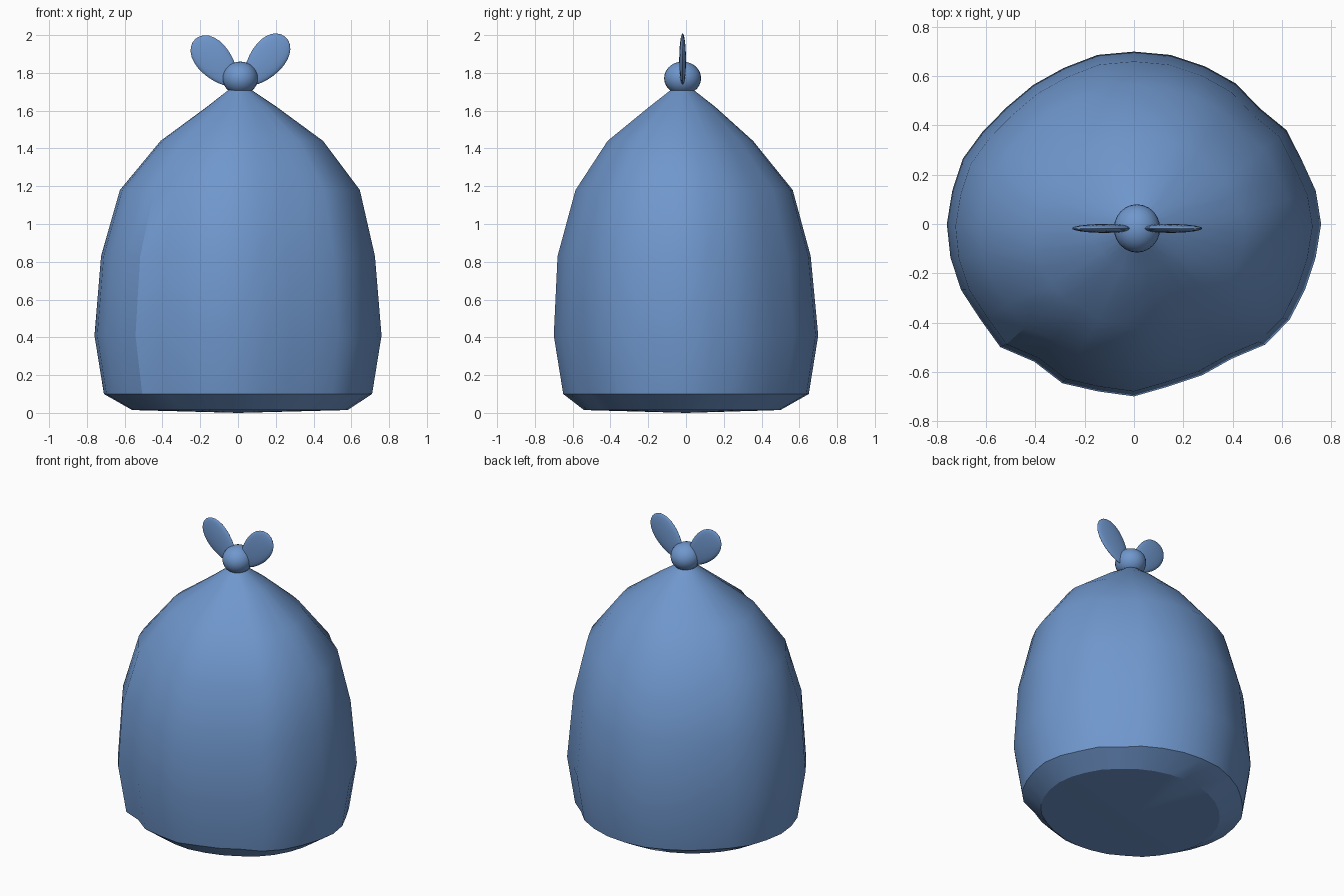
import bpy, bmesh, math
from mathutils import Matrix, Vector

if "Cube" in bpy.data.objects:
    bpy.data.objects.remove(bpy.data.objects["Cube"])

blue = bpy.data.materials.new("plastic blue")
blue.use_nodes = True
blue.diffuse_color = (0.16, 0.31, 0.61, 1)
blue.node_tree.nodes["Principled BSDF"].inputs["Base Color"].default_value = blue.diffuse_color


def finish(bm, name, angle):
    bmesh.ops.recalc_face_normals(bm, faces=bm.faces)
    mesh = bpy.data.meshes.new(name)
    bm.to_mesh(mesh)
    bm.free()
    obj = bpy.data.objects.new(name, mesh)
    bpy.context.collection.objects.link(obj)
    mesh.materials.append(blue)
    bpy.ops.object.select_all(action="DESELECT")
    obj.select_set(True)
    bpy.context.view_layer.objects.active = obj
    bpy.ops.object.shade_smooth_by_angle(angle=math.radians(angle))
    return obj


# Bag: stacked rings (z, centre x, centre y, radius x, radius y, crease strength)
rings = [
    (0.015, 0.01, -0.02, 0.57, 0.52, 0.3),
    (0.10, 0, 0, 0.71, 0.65, 1),
    (0.41, 0, 0, 0.76, 0.70, 1),
    (0.83, 0, -0.01, 0.725, 0.67, 1),
    (1.18, 0.01, -0.01, 0.635, 0.575, 1),
    (1.44, 0.02, -0.03, 0.43, 0.385, 1),
    (1.62, 0.02, -0.02, 0.185, 0.175, 0.8),
    (1.71, 0.01, -0.02, 0.06, 0.06, 0),
]
# Percent of radius lost in each crease around the bag
creases = [0, 1, 3, 2, 5, 2, 1, 0, 0, 0, 2, 3, 4, 3, 1, 1,
           0, 0, 0, 1, -1, 4, 0, 1, 0, 4, 5, 6, 1, 0, 1, 1]
count = len(creases)
bm = bmesh.new()
loops = []
for z, cx, cy, rx, ry, strength in rings:
    loop = []
    for i, dent in enumerate(creases):
        a = math.tau * i / count
        k = 1 - strength * dent / 100
        loop.append(bm.verts.new((cx + rx * k * math.cos(a), cy + ry * k * math.sin(a), z)))
    loops.append(loop)
for low, high in zip(loops, loops[1:]):
    for i in range(count):
        j = (i + 1) % count
        bm.faces.new((low[i], low[j], high[j], high[i]))
bottom = bm.verts.new((0, 0, 0))
for i in range(count):
    bm.faces.new((bottom, loops[0][(i + 1) % count], loops[0][i]))
bm.faces.new(loops[-1])
finish(bm, "bag_body", 28)

# Knot
bm = bmesh.new()
bmesh.ops.create_uvsphere(bm, u_segments=24, v_segments=14, radius=1)
bm.transform(Matrix.Translation((0.012, -0.018, 1.772)) @ Matrix.Diagonal((0.094, 0.098, 0.088, 1)))
finish(bm, "knot", 60)


# Tied ends: flattened leaves, narrower toward the knot
def tied_end(name, centre, tilt):
    bm = bmesh.new()
    bmesh.ops.create_uvsphere(bm, u_segments=20, v_segments=14, radius=1)
    for v in bm.verts:
        taper = 1 + 0.2 * v.co.z
        v.co = Vector((v.co.x * 0.09 * taper, v.co.y * 0.018, v.co.z * 0.16))
    bm.transform(Matrix.Translation(centre) @ Matrix.Rotation(math.radians(tilt), 4, "Y"))
    finish(bm, name, 60)


tied_end("left_tied_end", (0.148, -0.018, 1.868), 39)
tied_end("right_tied_end", (-0.12, -0.018, 1.86), -41)
